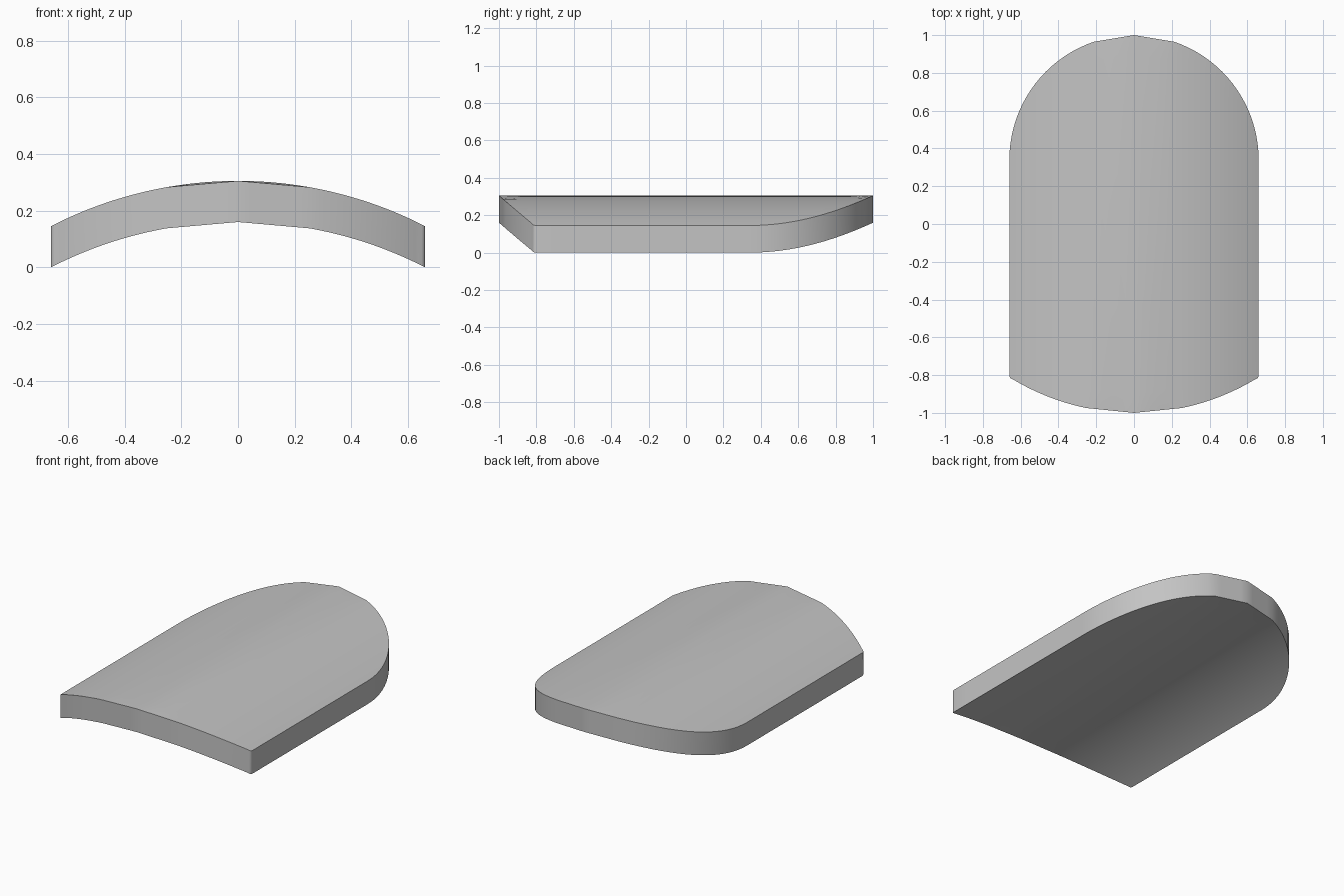
import bpy
import bmesh
from math import sin, sqrt, pi, radians

if "Cube" in bpy.data.objects:
    bpy.data.objects.remove(bpy.data.objects["Cube"], do_unlink=True)

HALF_WIDTH = 0.66
THICKNESS = 0.145
CROWN = 0.305
STEPS = 24


def arc_drop(x, radius):
    """Drop of a circular arc below its crown."""
    return radius - sqrt(radius * radius - x * x)


def crown_height(x):
    return CROWN - arc_drop(x, 1.441)


def front_y(x):
    x = abs(x)
    corner, size = 0.645, 0.015
    if x > corner:  # small rounded corner
        return -0.80 - 0.02 * sqrt(max(0, 1 - ((x - corner) / size) ** 2))
    return -1 + arc_drop(x, 1.246)


def back_y(x):
    return 0.34 + sqrt(max(0, HALF_WIDTH ** 2 - x * x))


def chorded(func, x, flat):
    """Replace the middle of a curve by two straight chords."""
    if abs(x) >= flat:
        return func(x)
    return func(0) + (func(flat) - func(0)) * abs(x) / flat


# Curved top sheet, one column of points per x position
bm = bmesh.new()
columns = []
for i in range(-STEPS, STEPS + 1):
    x = HALF_WIDTH * sin(i / STEPS * pi / 2)
    front_flat = HALF_WIDTH * sin(pi / 8)
    back_flat = HALF_WIDTH * sin(pi * 5 / 48)
    y0 = chorded(front_y, x, front_flat)
    y1 = chorded(back_y, x, back_flat)
    rows = [(y0, chorded(crown_height, x, front_flat)),
            (y0 + 0.1, crown_height(x)),
            (y1 - 0.1, crown_height(x)),
            (y1, chorded(crown_height, x, back_flat))]
    columns.append([bm.verts.new((x, y, z)) for y, z in rows])
for a, b in zip(columns, columns[1:]):
    for j in range(3):
        bm.faces.new((a[j], b[j], b[j + 1], a[j + 1]))

# Thicken straight down to make the underside and rim
top_faces = bm.faces[:]
result = bmesh.ops.extrude_face_region(bm, geom=top_faces, use_keep_orig=True)
lower = [g for g in result["geom"] if isinstance(g, bmesh.types.BMVert)]
bmesh.ops.translate(bm, verts=lower, vec=(0, 0, -THICKNESS))
bmesh.ops.recalc_face_normals(bm, faces=bm.faces[:])

mesh = bpy.data.meshes.new("curved_panel")
bm.to_mesh(mesh)
bm.free()
panel = bpy.data.objects.new("curved_panel", mesh)
bpy.context.collection.objects.link(panel)

# Plain grey finish
grey = bpy.data.materials.new("light_grey")
grey.use_nodes = True
colour = (0.55, 0.55, 0.55, 1)
grey.diffuse_color = colour
grey.node_tree.nodes["Principled BSDF"].inputs["Base Color"].default_value = colour
mesh.materials.append(grey)

# Smooth surfaces with a crisp rim
bpy.ops.object.select_all(action="DESELECT")
panel.select_set(True)
bpy.context.view_layer.objects.active = panel
bpy.ops.object.shade_smooth_by_angle(angle=radians(30))
